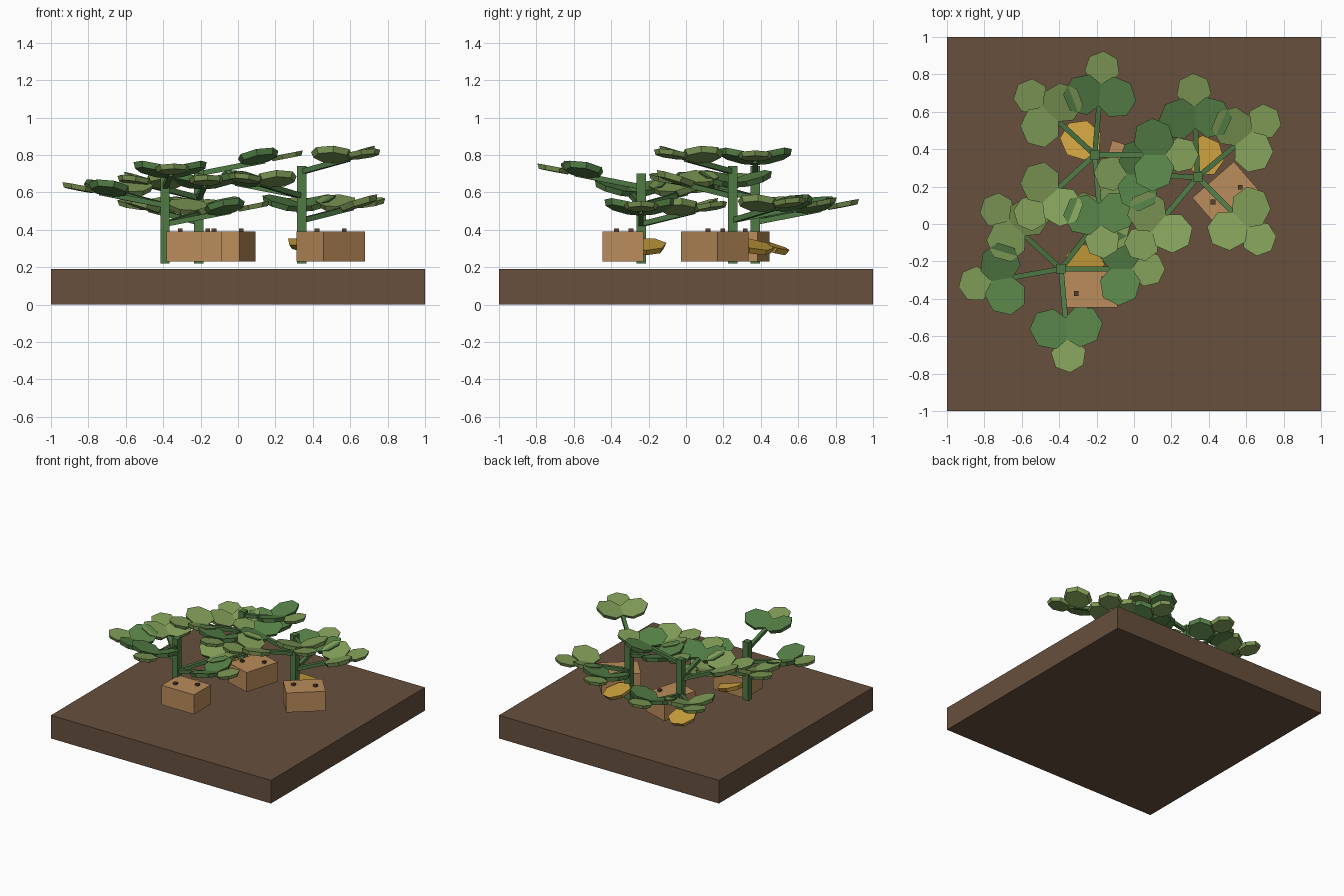
import bpy, bmesh, math
from mathutils import Matrix, Vector

if "Cube" in bpy.data.objects:
    bpy.data.objects.remove(bpy.data.objects["Cube"])


def mat(name, rgb):
    m = bpy.data.materials.new(name)
    m.diffuse_color = (*rgb, 1)
    m.use_nodes = True
    m.node_tree.nodes["Principled BSDF"].inputs["Base Color"].default_value = m.diffuse_color
    return m


SOIL = mat("soil brown", (0.135, 0.079, 0.047))
TAN = mat("tan", (0.49, 0.262, 0.103))
GOLD = mat("gold", (0.61, 0.36, 0.047))
STEM = mat("stem green", (0.08, 0.195, 0.06))
DARK = mat("leaf green", (0.095, 0.225, 0.065))
LIGHT = mat("light leaf green", (0.225, 0.345, 0.1))
PIP = mat("dark brown", (0.095, 0.055, 0.028))


def T(x, y, z):
    return Matrix.Translation((x, y, z))


def R(deg, axis):
    return Matrix.Rotation(math.radians(deg), 4, axis)


def finish(bm, name, material, matrix):
    mesh = bpy.data.meshes.new(name)
    bm.to_mesh(mesh)
    bm.free()
    mesh.materials.append(material)
    ob = bpy.data.objects.new(name, mesh)
    ob.matrix_world = matrix
    bpy.context.collection.objects.link(ob)
    return ob


def box(name, size, matrix, material):
    bm = bmesh.new()
    bmesh.ops.create_cube(bm, size=1)
    bmesh.ops.scale(bm, vec=Vector(size), verts=bm.verts)
    return finish(bm, name, material, matrix)


def leaf(name, radius, thick, matrix, material):
    """Seven-sided plate, a corner pointing along +x, narrower underneath."""
    bm = bmesh.new()
    bmesh.ops.create_cone(bm, cap_ends=True, segments=7, radius1=radius * 0.87,
                          radius2=radius, depth=thick)
    far = max(bm.verts, key=lambda v: v.co.x + abs(v.co.y) * -0.01).co
    spin = -math.atan2(far.y, far.x)
    bmesh.ops.rotate(bm, verts=bm.verts, matrix=Matrix.Rotation(spin, 3, 'Z'))
    return finish(bm, name, material, matrix)


# Soil slab
box("soil_slab", (2, 2, 0.19), T(0, 0, 0.095), SOIL)

# Plants: x, y, stem top, first branch height, height step, first branch angle,
# crate angle, shade parity, fallen leaf (x, y, downhill angle)
plants = [
    (-0.39, -0.24, 0.70, 0.43, 0.10, 0, 0, 0, (-0.27, -0.215, 0)),
    (0.34, 0.25, 0.74, 0.45, 0.13, 40, 41, 1, (0.37, 0.36, 41)),
    (-0.21, 0.37, 0.74, 0.44, 0.13, 85, 73, 0, (-0.285, 0.445, 73)),
]
for x, y, top, low, step, first, turn, parity, fallen in plants:
    # Stem
    box("stem", (0.05, 0.05, top - 0.22), T(x, y, (top + 0.22) / 2), STEM)

    # Branches spiral by the golden angle and cycle through three heights
    for i in range(5):
        shade = LIGHT if (i + parity) % 2 else DARK
        frame = (T(x, y, low + (i % 3) * step) @ R(first + 137.5 * i, 'Z')
                 @ R(-11, 'Y'))
        box("branch", (0.36, 0.028, 0.028), frame @ T(0.18, 0, 0), STEM)
        for s in (-1, 1):
            leaf("side_leaf", 0.113, 0.032,
                 frame @ T(0.33, s * 0.09, 0.028) @ R(s * 14, 'X') @ R(s * 40, 'Z'),
                 shade)
        leaf("tip_leaf", 0.095, 0.026, frame @ T(0.475, 0, 0.003), LIGHT)

    # Crate with two small pips on its lid
    cx, cy = x + 0.155, y - 0.096
    box("crate", (0.295, 0.22, 0.16), T(cx, cy, 0.31) @ R(turn, 'Z'), TAN)
    for dx, dy in ((-0.073, -0.036), (0.073, 0.042)):
        box("crate_pip", (0.025, 0.025, 0.025), T(cx + dx, cy + dy, 0.394), PIP)

    # Fallen golden leaf
    fx, fy, down = fallen
    leaf("fallen_leaf", 0.113, 0.032,
         T(fx, fy, 0.308) @ R(down, 'Z') @ R(17, 'Y'), GOLD)
